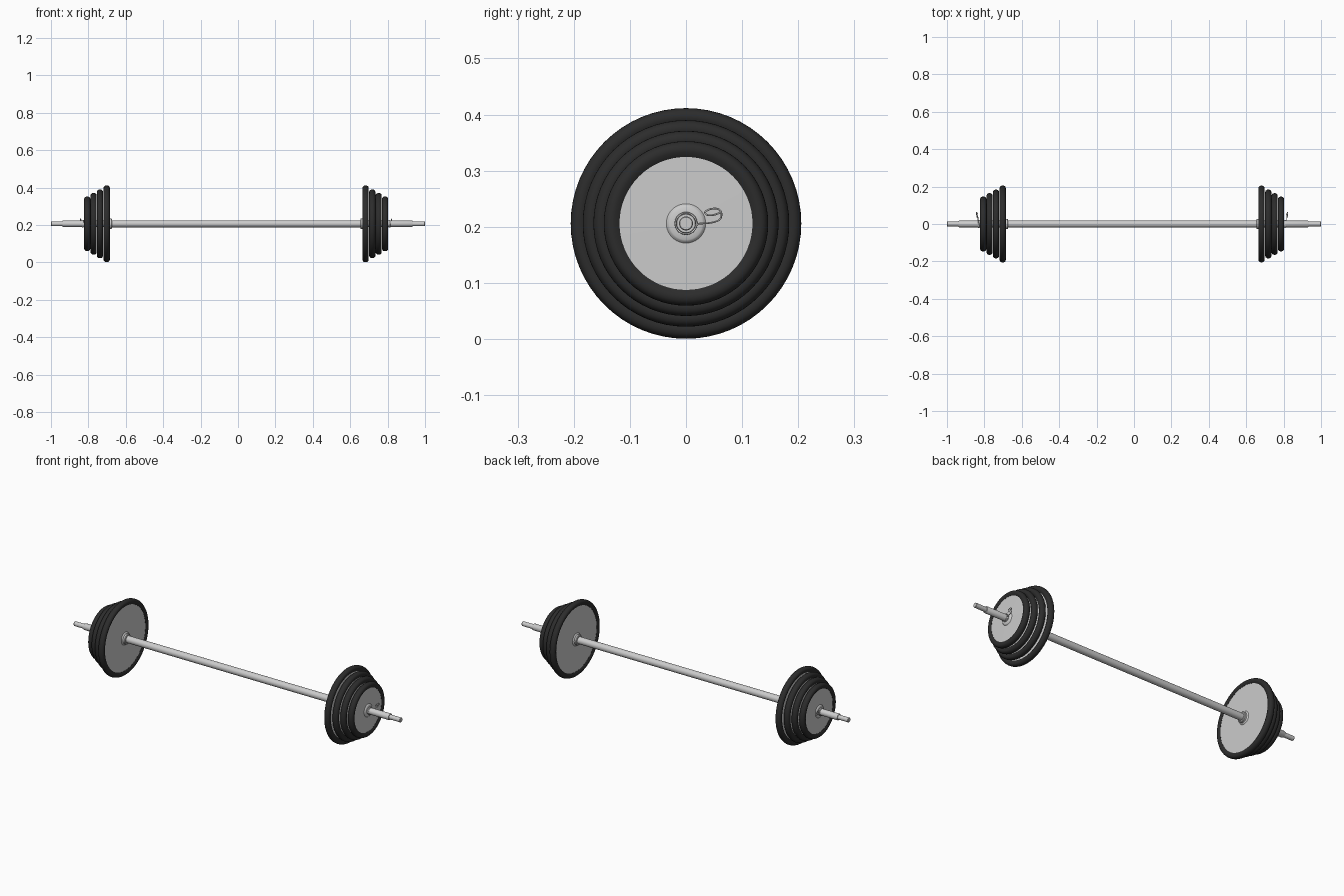
import bpy, bmesh, math
from mathutils import Matrix, Vector

if "Cube" in bpy.data.objects:
    bpy.data.objects.remove(bpy.data.objects["Cube"])

CZ = 0.206       # height of the bar axis
MID = -0.01      # centre between the two plate stacks

rubber = bpy.data.materials.new("rubber")
rubber.diffuse_color = (0.025, 0.025, 0.025, 1)
rubber.use_nodes = True
rubber.node_tree.nodes["Principled BSDF"].inputs["Base Color"].default_value = rubber.diffuse_color


def lathe(name, profile, closed=False, steps=48, mat=None):
    """Spin an (x, radius) profile about the bar axis."""
    bm = bmesh.new()
    vs = [bm.verts.new((x, 0, r)) for x, r in profile]
    es = [bm.edges.new(p) for p in zip(vs, vs[1:])]
    if closed:
        es.append(bm.edges.new((vs[-1], vs[0])))
    bmesh.ops.spin(bm, geom=vs + es, cent=(0, 0, 0), axis=(1, 0, 0),
                   angle=2 * math.pi, steps=steps)
    bmesh.ops.remove_doubles(bm, verts=bm.verts, dist=1e-5)
    bmesh.ops.recalc_face_normals(bm, faces=bm.faces)
    bm.transform(Matrix.Translation((0, 0, CZ)))
    me = bpy.data.meshes.new(name)
    bm.to_mesh(me)
    bm.free()
    ob = bpy.data.objects.new(name, me)
    bpy.context.collection.objects.link(ob)
    if mat:
        me.materials.append(mat)
    bpy.ops.object.select_all(action='DESELECT')
    ob.select_set(True)
    bpy.context.view_layer.objects.active = ob
    bpy.ops.object.shade_smooth_by_angle(angle=math.radians(35))
    return ob


def wire(name, pts, radius):
    """Smooth round wire through the given points."""
    cu = bpy.data.curves.new(name, 'CURVE')
    cu.dimensions = '3D'
    cu.bevel_depth = radius
    cu.bevel_resolution = 2
    cu.resolution_u = 4
    cu.use_fill_caps = True
    sp = cu.splines.new('NURBS')
    sp.points.add(len(pts) - 1)
    for p, co in zip(sp.points, pts):
        p.co = (*co, 1)
    sp.use_endpoint_u = True
    sp.order_u = 3
    bpy.context.collection.objects.link(bpy.data.objects.new(name, cu))


# Bar: grip, thinner sleeves and narrow end tips
lathe("bar", [(-1, 0), (-1, .011), (-.998, .0125), (-.938, .0125), (-.938, .0165),
              (-.936, .0175), (-.69, .0175), (-.69, .019), (.67, .019), (.67, .0175),
              (.931, .0175), (.933, .0165), (.933, .0125), (.998, .0125), (1, .011), (1, 0)], steps=32)

# Plates: (offset from MID, outer radius)
plates = [(.692, .2055), (.728, .184), (.762, .165), (.796, .1465)]

for side, s in (("left", -1), ("right", 1)):
    for i, (px, r) in enumerate(plates):
        c = MID + s * px
        h = .0165
        # rounded rubber rim
        q = r - .0135
        rim = [(c + h * math.cos(a), q + .0135 * math.sin(a))
               for a in (math.pi * k / 10 for k in range(11))]
        rim += [(c - h, r - .019), (c - .011, r - .028), (c + .011, r - .028), (c + h, r - .019)]
        lathe(f"{side}_rim_{i + 1}", rim, True, 64, rubber)
        # metal disc with raised hub
        disc = [(.0165, .018), (.0165, .029), (.0145, .032), (.011, .035), (.010, r - .025)]
        prof = [(c + x, y) for x, y in disc] + [(c - x, y) for x, y in reversed(disc)]
        lathe(f"{side}_disc_{i + 1}", prof, True, 64)

    # inner stop collar
    a, b = MID + s * .664, MID + s * .677
    lathe(f"{side}_stop_collar", [(a, .018), (a, .025), (a + s * .003, .028), (b, .028), (b, .018)], True, 32)

    # spring clip: coil round the sleeve with a looped handle
    x0 = MID + s * .815
    coil = [(x0 + s * .009 * k / 36, .0195 * math.cos(k * math.pi / 6),
             CZ + .0195 * math.sin(k * math.pi / 6)) for k in range(37)]
    handle = [(.009, .035, 0), (.010, .050, .002), (.014, .062, .007), (.017, .064, .019),
              (.018, .058, .027), (.016, .042, .026), (.014, .032, .020), (.014, .038, .014),
              (.015, .052, .015), (.017, .062, .020)]
    wire(f"{side}_spring_clip", coil + [(x0 + s * x, y, CZ + z) for x, y, z in handle], .0016)
